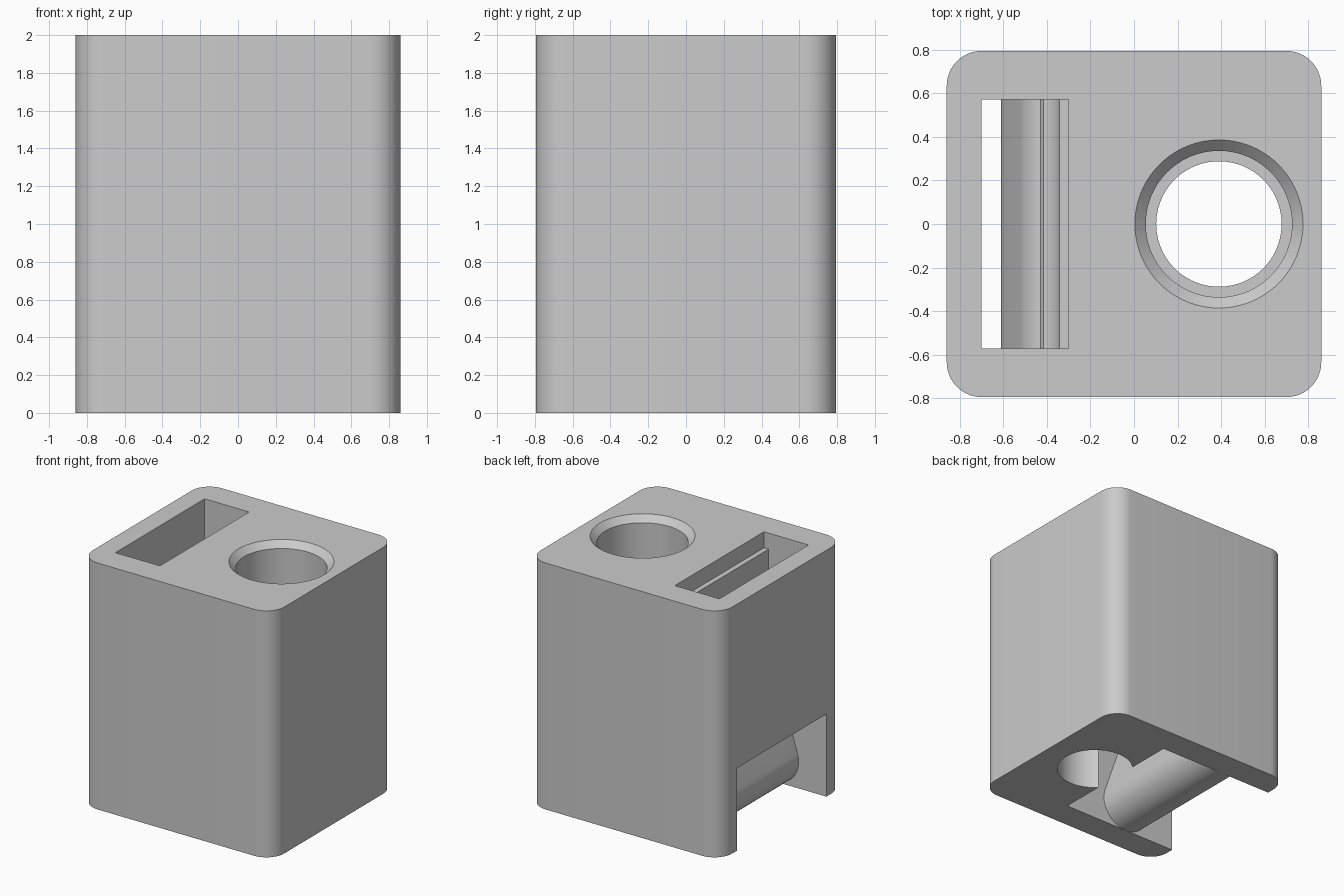
import bpy, bmesh
from math import sin, cos, pi, radians
from mathutils import Vector

cube = bpy.data.objects.get("Cube")
if cube:
    bpy.data.objects.remove(cube, do_unlink=True)

grey = bpy.data.materials.new("plain_grey")
grey.use_nodes = True
grey.diffuse_color = (0.6, 0.6, 0.6, 1)
grey.node_tree.nodes["Principled BSDF"].inputs["Base Color"].default_value = (0.6, 0.6, 0.6, 1)


def prism(name, outline, offset):
    """Solid swept from a closed 3D outline along an offset."""
    bm = bmesh.new()
    face = bm.faces.new([bm.verts.new(p) for p in outline])
    moved = bmesh.ops.extrude_face_region(bm, geom=[face])["geom"]
    verts = [g for g in moved if isinstance(g, bmesh.types.BMVert)]
    bmesh.ops.translate(bm, verts=verts, vec=Vector(offset))
    bmesh.ops.recalc_face_normals(bm, faces=bm.faces)
    mesh = bpy.data.meshes.new(name)
    bm.to_mesh(mesh)
    bm.free()
    obj = bpy.data.objects.new(name, mesh)
    bpy.context.collection.objects.link(obj)
    mesh.materials.append(grey)
    return obj


def box(name, x0, x1, y, z0, z1):
    return prism(name, [(x0, -y, z0), (x1, -y, z0), (x1, y, z0), (x0, y, z0)], (0, 0, z1 - z0))


def cone(name, r0, r1, z0, z1):
    bpy.ops.mesh.primitive_cone_add(vertices=96, radius1=r0, radius2=r1, depth=z1 - z0,
                                    location=(0.39, 0, (z0 + z1) / 2))
    obj = bpy.context.object
    obj.name = name
    return obj


def arc(cx, cz, r, start, end, steps):
    angles = [radians(start + (end - start) * i / steps) for i in range(steps + 1)]
    return [(cx + r * cos(a), cz + r * sin(a)) for a in angles]


def activate(obj):
    bpy.ops.object.select_all(action="DESELECT")
    obj.select_set(True)
    bpy.context.view_layer.objects.active = obj


# Block with rounded upright corners
half_x, half_y, corner = 0.86, 0.795, 0.16
outline = []
for i, (sx, sy) in enumerate([(1, 1), (-1, 1), (-1, -1), (1, -1)]):
    outline += arc(sx * (half_x - corner), sy * (half_y - corner), corner, 90 * i, 90 * i + 90, 12)
block = prism("block", [(x, y, 0) for x, y in outline], (0, 0, 2))

# Slot, bottom outlet and stepped round well with a bevelled rim
inner_y = 0.572
cutters = [
    box("outlet_cutter", -1.0, 0.185, inner_y, -0.1, 0.67),
    box("slot_cutter", -0.70, -0.30, inner_y, 0.5, 2.1),
    cone("through_hole_cutter", 0.288, 0.288, -0.1, 2.1),
    cone("well_cutter", 0.336, 0.336, 0.76, 2.1),
    cone("rim_cutter", 0.336, 0.436, 1.95, 2.05),
]
for cutter in cutters:
    cutter.hide_render = True
    activate(block)
    mod = block.modifiers.new("cut", "BOOLEAN")
    mod.operation = "DIFFERENCE"
    mod.solver = "EXACT"
    mod.object = cutter
    bpy.ops.object.modifier_apply(modifier=mod.name)
    bpy.data.objects.remove(cutter, do_unlink=True)

# Slot guide: thin ledge on the slot wall that swells into a round nose at the outlet
profile = [(-0.30, 1.87), (-0.342, 1.87)]
profile += arc(-0.442, 0.75, 0.10, 0, -75, 8)          # hollow at the foot of the wall
profile += arc(-0.395, 0.50, 0.132, 105, 160, 8)       # shoulder
profile += arc(-0.395, 0.215, 0.215, 160, 380, 40)     # nose
profile += [(-0.325, 0.67), (-0.30, 0.67)]
guide = prism("slot_guide", [(x, -inner_y, z) for x, z in profile], (0, 2 * inner_y, 0))

for obj in (block, guide):
    activate(obj)
    bpy.ops.object.shade_smooth_by_angle(angle=radians(30))
    obj.data.materials.clear()
    obj.data.materials.append(grey)
    for poly in obj.data.polygons:
        poly.material_index = 0
